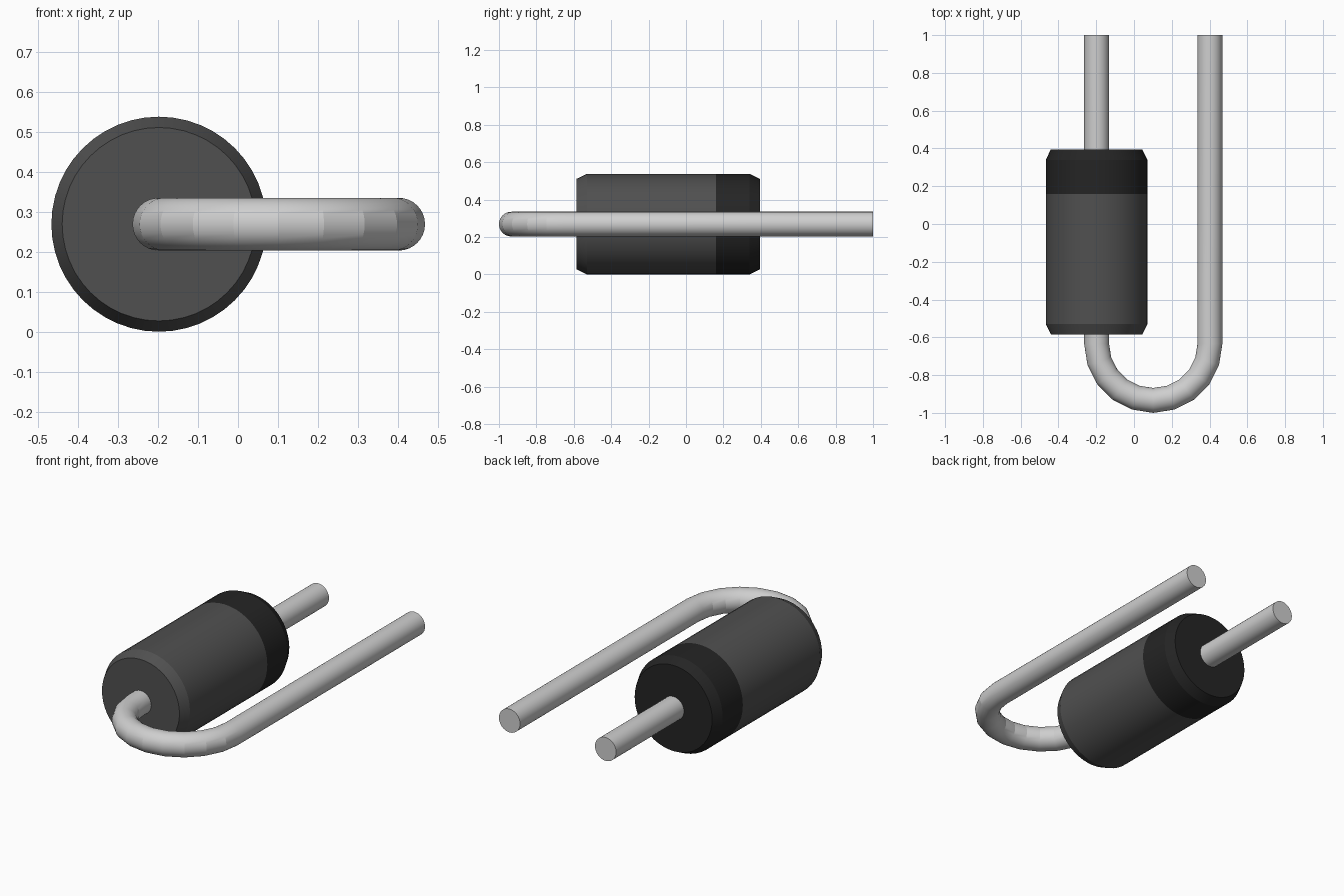
import bpy, bmesh, math
from mathutils import Vector

cube = bpy.data.objects.get("Cube")
if cube:
    bpy.data.objects.remove(cube)


def material(name, value):
    m = bpy.data.materials.new(name)
    m.use_nodes = True
    m.diffuse_color = (value, value, value, 1)
    bsdf = m.node_tree.nodes["Principled BSDF"]
    bsdf.inputs["Base Color"].default_value = (value, value, value, 1)
    bsdf.inputs["Roughness"].default_value = 0.5
    return m


BODY_GREY = material("dark grey plastic", 0.08)
BAND_BLACK = material("black band", 0.018)
METAL = material("light grey metal", 0.62)

AXIS_X, AXIS_Z = -0.198, 0.269     # body axis, parallel to y
BODY_R, WIRE_R, BEND_R = 0.269, 0.066, 0.30
BAND_Y = 0.16
BEND_Y = -1 + BEND_R + WIRE_R


def loft(name, rings, sides, materials, sharp_angle):
    """Capped tube through rings given as (centre, sideways direction, radius)."""
    bm = bmesh.new()
    loops = []
    for centre, side, radius in rings:
        loops.append([bm.verts.new(centre + radius * (side * math.cos(a) + Vector((0, 0, math.sin(a)))))
                      for a in (2 * math.pi * i / sides for i in range(sides))])
    for a, b in zip(loops, loops[1:]):
        for i in range(sides):
            j = (i + 1) % sides
            bm.faces.new((a[i], a[j], b[j], b[i]))
    bm.faces.new(loops[0])
    bm.faces.new(loops[-1])
    bmesh.ops.recalc_face_normals(bm, faces=bm.faces)
    # Material by position along y when there is a second colour
    for f in bm.faces:
        f.smooth = True
        if len(materials) > 1 and f.calc_center_median().y > BAND_Y:
            f.material_index = 1
    for e in bm.edges:
        e.smooth = e.calc_face_angle() < math.radians(sharp_angle)
    mesh = bpy.data.meshes.new(name)
    bm.to_mesh(mesh)
    bm.free()
    for m in materials:
        mesh.materials.append(m)
    obj = bpy.data.objects.new(name, mesh)
    bpy.context.collection.objects.link(obj)
    return obj


# Cylindrical body with chamfered ends and a dark end band
profile = [(-0.585, 0.242), (-0.53, BODY_R), (BAND_Y, BODY_R), (0.34, BODY_R), (0.395, 0.242)]
loft("body", [(Vector((AXIS_X, y, AXIS_Z)), Vector((1, 0, 0)), r) for y, r in profile],
     48, [BODY_GREY, BAND_BLACK], 15)

# Wire lead: straight through the body, around a half-circle bend, and back
bend_x = AXIS_X + BEND_R
rings = [(Vector((AXIS_X, 1, AXIS_Z)), Vector((-1, 0, 0)), WIRE_R)]
for i in range(11):
    a = math.pi + math.pi * i / 10
    out = Vector((math.cos(a), math.sin(a), 0))
    rings.append((Vector((bend_x, BEND_Y, AXIS_Z)) + BEND_R * out, out, WIRE_R))
rings.append((Vector((bend_x + BEND_R, 1, AXIS_Z)), Vector((1, 0, 0)), WIRE_R))
loft("wire_lead", rings, 32, [METAL], 14)
